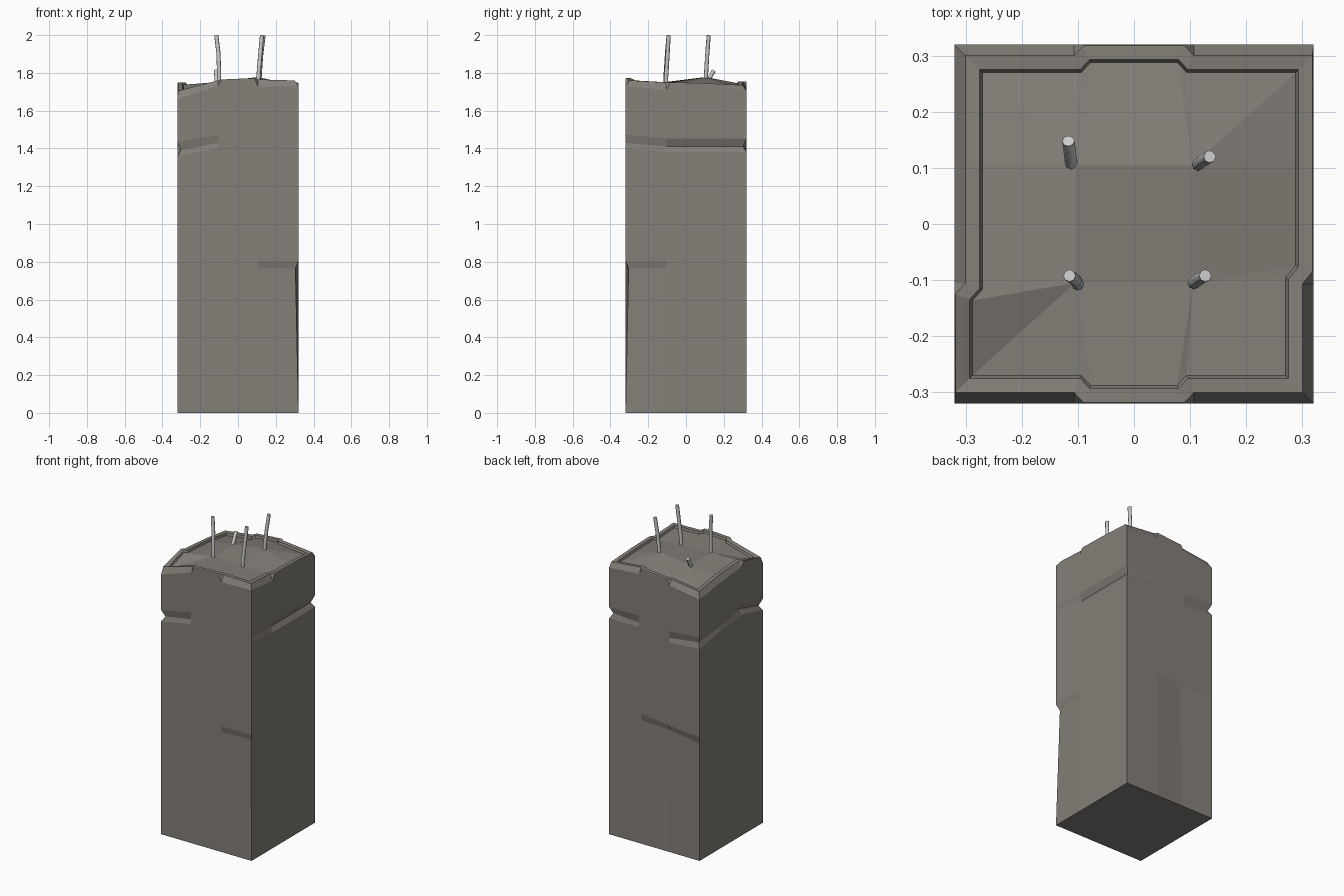
import bpy, bmesh, math
from mathutils import Vector

if "Cube" in bpy.data.objects:
    bpy.data.objects.remove(bpy.data.objects["Cube"])

H = 0.32  # half width of the pillar

# Broken rim, counter-clockwise from the front left corner:
# x, y, rim height, chamfer drop, crack height, crack depth
RIM = [
    (-0.318, -0.300, 1.705, 0.045, 1.39, 0.018),
    (-0.107, -0.300, 1.760, 0.030, 1.43, 0),
    (-0.090, -0.318, 1.765, 0.006, 1.43, 0),
    (0.090, -0.318, 1.772, 0.006, 1.43, 0),
    (0.107, -0.300, 1.765, 0.040, 1.43, 0),
    (0.300, -0.300, 1.760, 0.030, 1.43, 0),
    (0.300, -0.107, 1.750, 0.040, 1.41, 0.018),
    (0.318, -0.085, 1.750, 0.006, 1.41, 0.018),
    (0.318, 0.107, 1.745, 0.006, 1.41, 0.018),
    (0.318, 0.300, 1.735, 0.030, 1.41, 0.018),
    (0.107, 0.300, 1.755, 0.035, 1.41, 0),
    (0.090, 0.318, 1.755, 0.006, 1.41, 0),
    (-0.090, 0.318, 1.740, 0.006, 1.37, 0),
    (-0.107, 0.300, 1.735, 0.030, 1.37, 0),
    (-0.300, 0.300, 1.710, 0.040, 1.385, 0.018),
    (-0.300, 0.107, 1.735, 0.035, 1.42, 0),
    (-0.300, -0.105, 1.750, 0.030, 1.44, 0.018),
    (-0.318, -0.125, 1.750, 0.006, 1.44, 0.018),
]
# Lower chips: rim index -> depth
CHIP = {5: 0.016, 12: 0.018, 13: 0.018}
N = len(RIM)


def material(name, color):
    m = bpy.data.materials.new(name)
    m.diffuse_color = color
    m.use_nodes = True
    m.node_tree.nodes["Principled BSDF"].inputs["Base Color"].default_value = m.diffuse_color
    return m


def wall(p, depth=0.0):
    """Push a rim point out to the square wall, then inwards by depth."""
    return [math.copysign(H - depth, c) if abs(c) > 0.28 else c for c in p[:2]]


def inset(dist):
    """Mitred inward offset of the rim outline."""
    pts = [Vector(p[:2]) for p in RIM]
    out = []
    for i, p in enumerate(pts):
        a = (p - pts[i - 1]).normalized()
        b = (pts[(i + 1) % N] - p).normalized()
        na, nb = Vector((-a.y, a.x)), Vector((-b.y, b.x))
        out.append(p + (na + nb) * dist / (1 + na.dot(nb)))
    return out


def chip_height(p):
    return 0.78 + 0.1 * p[0] if p[1] > 0.28 else 0.765


# Pillar: stacked rings from base to recessed floor
bm = bmesh.new()
rings = []


def ring(coords):
    rings.append([bm.verts.new(c) for c in coords])


ring([(*wall(p), 0) for p in RIM])
ring([(*wall(p, CHIP.get(i, 0)), chip_height(p)) for i, p in enumerate(RIM)])
ring([(*wall(p), chip_height(p) + 0.04) for p in RIM])
ring([(*wall(p), p[4] - 0.03) for p in RIM])
ring([(*wall(p, p[5]), p[4]) for p in RIM])
ring([(*wall(p), p[4] + 0.043) for p in RIM])
ring([(*wall(p), p[2] - p[3]) for p in RIM])
ring([p[:3] for p in RIM])
ring([(*q, p[2]) for p, q in zip(RIM, inset(0.025))])
ring([(*q, p[2] - 0.013) for p, q in zip(RIM, inset(0.03))])

for lo, hi in zip(rings, rings[1:]):
    for i in range(N):
        j = (i + 1) % N
        bm.faces.new((lo[i], lo[j], hi[j], hi[i]))
bm.faces.new(rings[0][::-1])

# Uneven floor inside the rim
g = 0.105
core = {(sx, sy): bm.verts.new((sx * g, sy * g, z)) for sx, sy, z in
        ((-1, -1, 1.752), (1, -1, 1.745), (1, 1, 1.778), (-1, 1, 1.75))}
near = [core[(1 if p[0] > 0 else -1, 1 if p[1] > 0 else -1)] for p in RIM]
for i in range(N):
    j = (i + 1) % N
    a, b = rings[-1][i], rings[-1][j]
    if near[i] is near[j]:
        bm.faces.new((a, b, near[i]))
    else:
        bm.faces.new((a, b, near[j], near[i]))
bm.faces.new(list(core.values()))
bmesh.ops.recalc_face_normals(bm, faces=bm.faces)

mesh = bpy.data.meshes.new("concrete_pillar")
bm.to_mesh(mesh)
bm.free()
pillar = bpy.data.objects.new("concrete_pillar", mesh)
bpy.context.collection.objects.link(pillar)
mesh.materials.append(material("concrete", (0.23, 0.21, 0.185, 1)))


# Bent reinforcing bars
def bar(name, path, radius=0.011, sides=8):
    bm = bmesh.new()
    loops = []
    pts = [Vector(p) for p in path]
    for i, p in enumerate(pts):
        t = pts[min(i + 1, len(pts) - 1)] - pts[max(i - 1, 0)]
        q = Vector((0, 0, 1)).rotation_difference(t)
        loops.append([bm.verts.new(p + q @ Vector((
            radius * math.cos(k * math.tau / sides),
            radius * math.sin(k * math.tau / sides), 0))) for k in range(sides)])
    for lo, hi in zip(loops, loops[1:]):
        for k in range(sides):
            n = (k + 1) % sides
            bm.faces.new((lo[k], lo[n], hi[n], hi[k])).smooth = True
    bm.faces.new(loops[0][::-1])
    bm.faces.new(loops[-1])
    me = bpy.data.meshes.new(name)
    bm.to_mesh(me)
    bm.free()
    bpy.context.collection.objects.link(bpy.data.objects.new(name, me))


bar("bar_front_left", [(-0.1, -0.108, 1.7), (-0.1, -0.107, 1.8),
                       (-0.104, -0.1, 1.91), (-0.115, -0.092, 1.998)])
bar("bar_front_right", [(0.105, -0.106, 1.7), (0.108, -0.105, 1.78),
                        (0.117, -0.098, 1.89), (0.127, -0.092, 1.998)])
bar("bar_back_right", [(0.112, 0.105, 1.7), (0.115, 0.106, 1.79),
                       (0.122, 0.112, 1.89), (0.135, 0.12, 1.998)])
bar("bar_back_left", [(-0.111, 0.09, 1.7), (-0.112, 0.11, 1.75),
                      (-0.117, 0.148, 1.812)])
